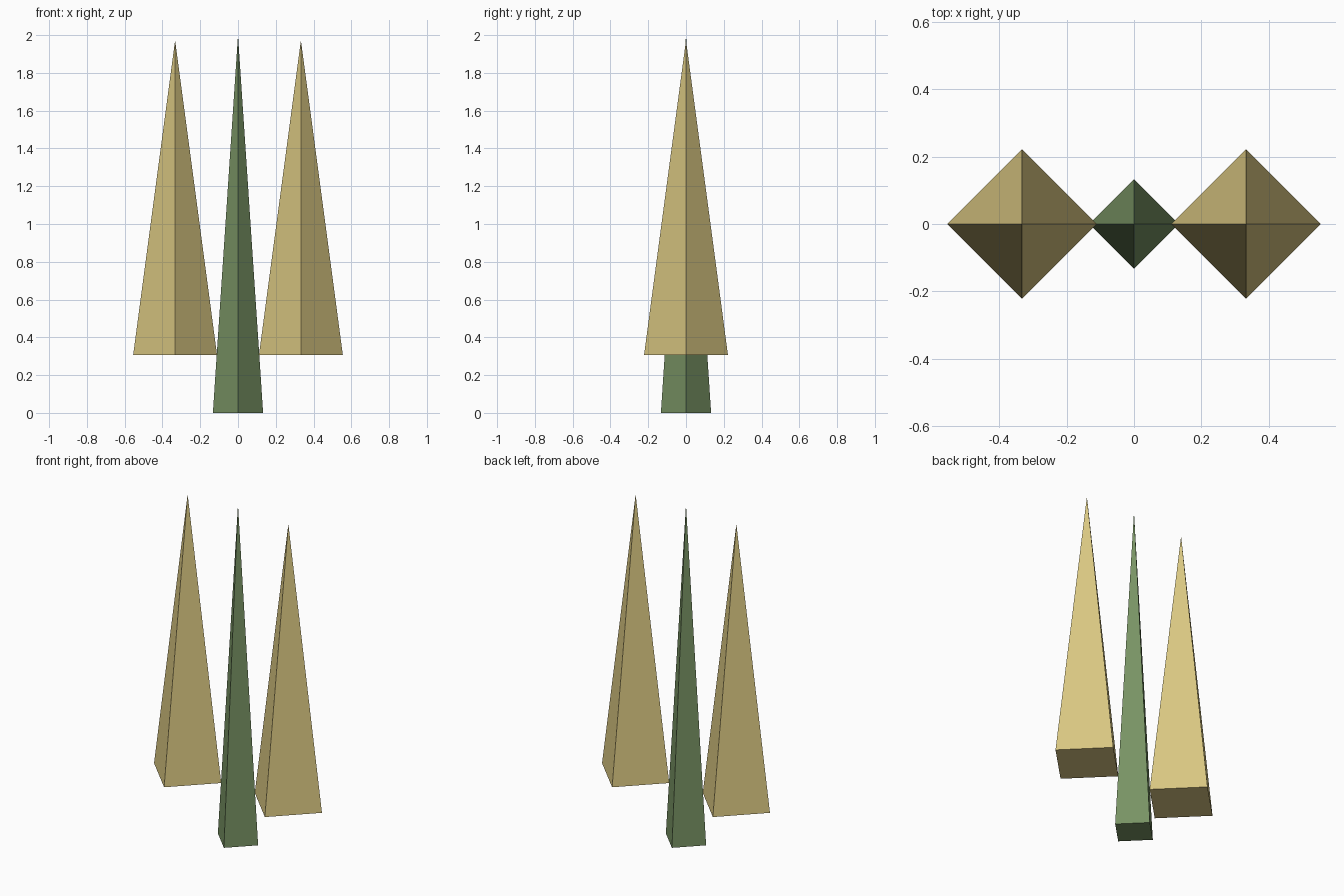
import bpy

if "Cube" in bpy.data.objects:
    bpy.data.objects.remove(bpy.data.objects["Cube"])


def material(name, rgb):
    m = bpy.data.materials.new(name)
    m.diffuse_color = (*rgb, 1.0)
    m.use_nodes = True
    m.node_tree.nodes["Principled BSDF"].inputs["Base Color"].default_value = m.diffuse_color
    return m


def spire(name, x, base, top, radius, mat):
    """Four-sided pyramid with its corners on the x and y axes."""
    bpy.ops.mesh.primitive_cone_add(
        vertices=4, radius1=radius, radius2=0, depth=top - base,
        location=(x, 0, (base + top) / 2))
    ob = bpy.context.object
    ob.name = name
    ob.data.materials.append(mat)


green = material("moss green", (0.188, 0.292, 0.127))
tan = material("pale tan", (0.694, 0.571, 0.223))

# Slim centre spire standing on the ground
spire("centre_spire", 0, 0, 2.0, 0.133, green)

# Wider raised spires on both sides
for side, label in ((-1, "left"), (1, "right")):
    spire(label + "_spire", side * 0.333, 0.307, 1.973, 0.222, tan)
